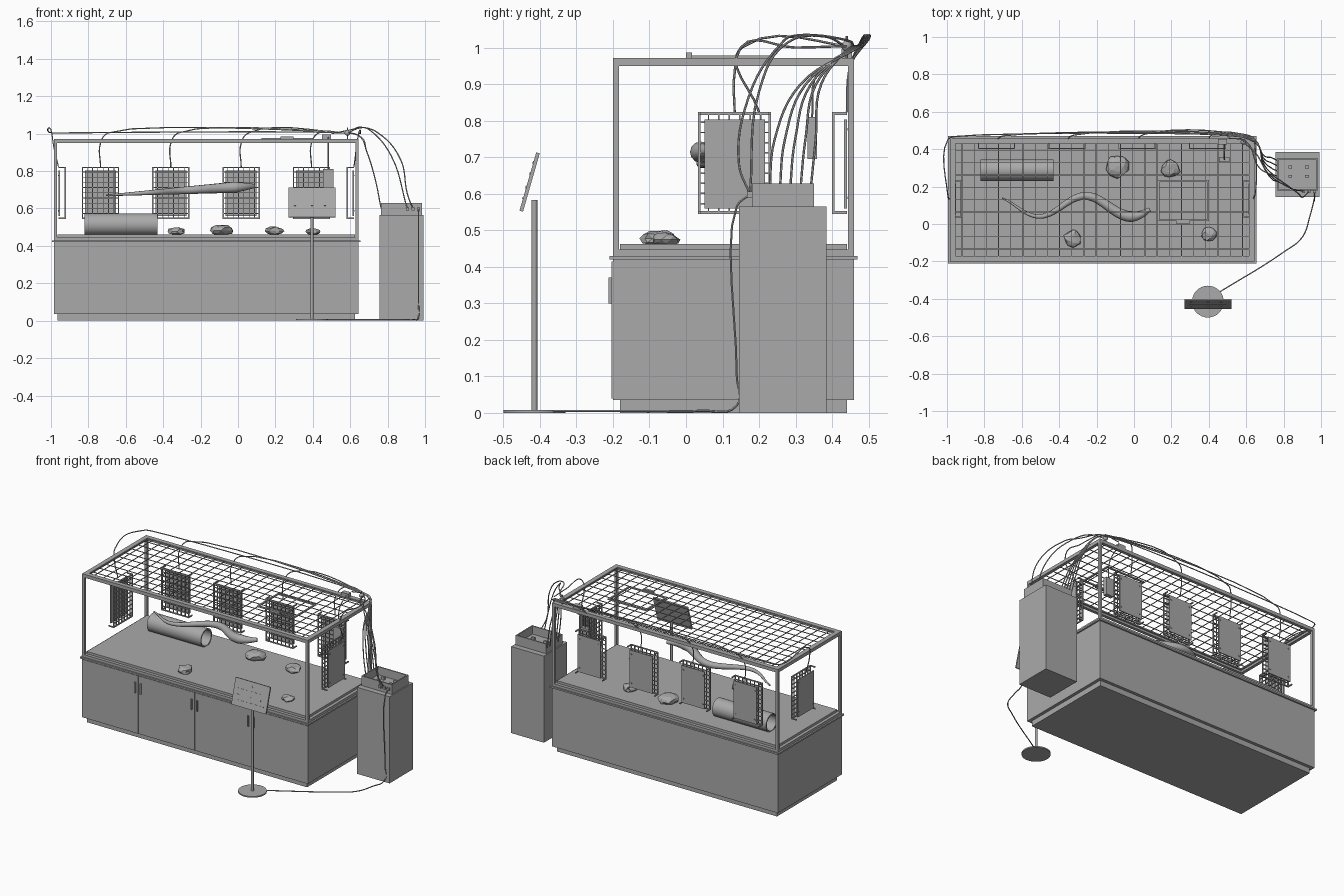
import bpy, bmesh, random
from math import pi, sin, cos, radians
from mathutils import Matrix, Vector

default_cube = bpy.data.objects.get("Cube")
if default_cube:
    bpy.data.objects.remove(default_cube)
random.seed(4)

grey = bpy.data.materials.new("plain_grey")
grey.use_nodes = True
grey.diffuse_color = (0.4, 0.4, 0.4, 1)
grey.node_tree.nodes["Principled BSDF"].inputs["Base Color"].default_value = grey.diffuse_color

# Main limits of the tank, the hanging panels, the control box and the sign
LEFT, RIGHT, FRONT, BACK = -0.985, 0.645, -0.2, 0.46
BASE, RIM = 0.447, 0.95
LOW, HIGH = 0.545, 0.823
BOX_X, BOX_Y, BOX_TOP = 0.875, 0.265, 0.565
SIGN_X, SIGN_Y = 0.395, -0.415
PIPE_Z = 1.004
WIRE = 0.002


def add(name, bm, smooth=False):
    mesh = bpy.data.meshes.new(name)
    bm.to_mesh(mesh)
    bm.free()
    mesh.materials.append(grey)
    mesh.polygons.foreach_set("use_smooth", [smooth] * len(mesh.polygons))
    if smooth:
        mesh.set_sharp_from_angle(angle=radians(40))
    ob = bpy.data.objects.new(name, mesh)
    bpy.context.collection.objects.link(ob)
    return ob


def boxes(name, spans):
    """One object made of boxes, each given as x, y and z spans."""
    bm = bmesh.new()
    for x0, x1, y0, y1, z0, z1 in spans:
        middle = Vector((x0 + x1, y0 + y1, z0 + z1)) / 2
        scale = Matrix.Diagonal((x1 - x0, y1 - y0, z1 - z0, 1))
        bmesh.ops.create_cube(bm, size=1, matrix=Matrix.Translation(middle) @ scale)
    return add(name, bm)


def block(x, y, half_x, half_y, bottom, top):
    """Span of a box around a vertical axis."""
    return (x - half_x, x + half_x, y - half_y, y + half_y, bottom, top)


def slab(inset, bottom, top):
    """Span of the tank footprint, drawn in by an inset."""
    return (LEFT + inset, RIGHT - inset, FRONT + inset, BACK - inset, bottom, top)


def ring(span, width):
    """Four bars inside the edges of a horizontal rectangle."""
    x0, x1, y0, y1, bottom, top = span
    inner_y = (y0 + width, y1 - width, bottom, top)
    return [(x0, x1, y0, y0 + width, bottom, top), (x0, x1, y1 - width, y1, bottom, top),
            (x0, x0 + width, *inner_y), (x1 - width, x1, *inner_y)]


def steps(start, end, count):
    """Evenly spaced positions strictly between two ends."""
    return [start + (end - start) * i / count for i in range(1, count)]


def cylinder(name, radius, bottom, top, x, y, sides=32):
    bm = bmesh.new()
    place = Matrix.Translation((x, y, (bottom + top) / 2))
    bmesh.ops.create_cone(bm, cap_ends=True, segments=sides, radius1=radius, radius2=radius,
                          depth=top - bottom, matrix=place)
    add(name, bm, True)


def tube(name, points, radius=0.0033, taper=None, roundness=1):
    """Round tube along a smooth path, turned into a mesh."""
    curve = bpy.data.curves.new(name, "CURVE")
    curve.dimensions = "3D"
    curve.bevel_depth = radius
    curve.bevel_resolution = roundness
    curve.use_fill_caps = True
    curve.resolution_u = 6
    spline = curve.splines.new("BEZIER")
    spline.bezier_points.add(len(points) - 1)
    for i, (knot, point) in enumerate(zip(spline.bezier_points, points)):
        knot.co = point
        knot.handle_left_type = knot.handle_right_type = "AUTO"
        knot.radius = taper[i] if taper else 1
    path = bpy.data.objects.new(name + "_path", curve)
    bpy.context.collection.objects.link(path)
    mesh = bpy.data.meshes.new_from_object(path.evaluated_get(bpy.context.evaluated_depsgraph_get()))
    bpy.data.objects.remove(path)
    bm = bmesh.new()
    bm.from_mesh(mesh)
    add(name, bm, True)


# Cabinet with plinth, doors and handles
boxes("plinth", [slab(0.02, 0, 0.035)])
boxes("cabinet", [slab(0, 0.035, 0.42)])
boxes("cabinet_top", [slab(-0.01, 0.42, 0.43)])
boxes("tank_base", [slab(0, 0.43, BASE)])
boxes("tank_floor", [slab(0.02, BASE, 0.462)])
seams = steps(LEFT, RIGHT, 4)
door_front = FRONT - 0.004
boxes("doors", [(a + WIRE, b - WIRE, door_front, FRONT, 0.04, 0.415)
                for a, b in zip([LEFT] + seams, seams + [RIGHT])])
boxes("door_handles", [block(seam + side, door_front - 0.004, 0.004, 0.004, 0.3, 0.37)
                       for seam in seams for side in (-0.02, 0.02)])

# Tank frame and wire lid
post = 0.008
boxes("tank_posts", [block(x, y, post, post, BASE, RIM)
                     for x in (LEFT + post, RIGHT - post) for y in (FRONT + post, BACK - post)])
lid = RIM + 0.014
boxes("top_rails", ring(slab(0, RIM, lid), 0.02))
boxes("lid_frame", ring(slab(0, lid, lid + post), 0.03))
boxes("lid_mesh",
      [(x - WIRE, x + WIRE, FRONT + post, BACK - post, lid, lid + 2 * WIRE) for x in steps(LEFT, RIGHT, 25)]
      + [(LEFT + post, RIGHT - post, y - WIRE, y + WIRE, lid, lid + 2 * WIRE) for y in steps(FRONT, BACK, 10)])
hatch = block(0.263, 0.125, 0.138, 0.11, 0.97, 0.978)
boxes("lid_hatch", ring(hatch, 0.01) + [block(0.263, 0.008, 0.035, 0.008, 0.972, 0.986)])


# Hanging panels: a back plate, corner arms and a wire grid facing inward
def panel(name, place):
    half, bar, grid = 0.1, 0.007, -0.04
    front, rear = grid, grid + bar
    parts = [block(0, -bar / 2, 0.083, bar / 2, LOW + 0.015, HIGH - 0.02)]
    for x in (-half, half - bar):
        parts.append((x, x + bar, front, rear, LOW, HIGH))
        parts += [(x, x + bar, grid, 0, z, z + bar) for z in (LOW, HIGH - bar)]
    parts += [(-half, half, front, rear, z, z + bar) for z in (LOW, HIGH - bar)]
    parts += [(x - WIRE, x + WIRE, front, rear, LOW, HIGH) for x in steps(-half, half, 7)]
    parts += [(-half, half, front, rear, z - WIRE, z + WIRE) for z in steps(LOW, HIGH, 10)]
    parts += [block(x, 0, WIRE * 2, WIRE, z, z + bar)
              for x in (-0.07, 0.07) for z in (LOW + 0.04, HIGH - 0.05)]
    boxes(name, parts).matrix_world = place


drops = [-0.735 + 0.376 * i for i in range(4)]
panel_y, side_y = BACK - 0.02, 0.133
for i, x in enumerate(drops):
    panel(f"back_panel_{i + 1}", Matrix.Translation((x, panel_y, 0)))
for name, x, turn in (("left_panel", LEFT + 0.025, pi / 2), ("right_panel", RIGHT - 0.025, -pi / 2)):
    panel(name, Matrix.Translation((x, side_y, 0)) @ Matrix.Rotation(turn, 4, "Z"))

# Hollow log
bm = bmesh.new()
log_left, log_right, outer, inner, sides = -0.82, -0.43, 0.058, 0.05, 32
rims = []
for radius, x in ((outer, log_left), (outer, log_right), (inner, log_right), (inner, log_left)):
    angles = [2 * pi * i / sides for i in range(sides)]
    rims.append([bm.verts.new((x, 0.288 + radius * cos(a), 0.515 + radius * sin(a))) for a in angles])
for a, b in zip(rims, rims[1:] + rims[:1]):
    for i in range(sides):
        bm.faces.new((a[i], a[i - 1], b[i - 1], b[i]))
bmesh.ops.recalc_face_normals(bm, faces=bm.faces)
add("hollow_log", bm, True)

# Winding branch: a wave that rises and thickens to the right
count = 16
along = [i / count for i in range(count + 1)]
winding = [(-0.705 + 0.79 * t, 0.095 + 0.055 * cos(pi * (0.2 + 3.2 * t)), 0.67 + 0.05 * t) for t in along]
tube("branch", winding, 0.029, [min(0.15 + t, 1, 0.4 + 5 * (1 - t)) for t in along], roundness=4)

# Rocks, flattened where they meet the floor
ground = 0.461
for i, (x, y, size) in enumerate(((-0.09, 0.31, 0.065), (0.195, 0.295, 0.053),
                                  (-0.325, -0.078, 0.05), (0.4, -0.055, 0.04))):
    bm = bmesh.new()
    bmesh.ops.create_icosphere(bm, subdivisions=2, radius=size)
    for v in bm.verts:
        v.co *= random.uniform(0.8, 1.08)
        v.co = (x + v.co.x, y + v.co.y, max(ground, ground + size / 3 + v.co.z / 2))
    add(f"rock_{i + 1}", bm)

# Control box with an open tray of small parts
boxes("control_box", [block(BOX_X, BOX_Y, 0.118, 0.12, 0, BOX_TOP)])
tray_floor = BOX_TOP + 0.01
boxes("control_tray", ring(block(BOX_X, BOX_Y, 0.11, 0.085, BOX_TOP, 0.628), 0.008)
      + [block(BOX_X, BOX_Y, 0.105, 0.08, BOX_TOP, tray_floor)])
boxes("tray_parts", [block(BOX_X + dx, BOX_Y + dy, 0.01, 0.007, tray_floor, tray_floor + 0.02)
                     for dx in (-0.04, 0.05) for dy in (-0.01, 0.04)])
socket_y, socket_z = BOX_Y - 0.09, 0.598
sockets = [BOX_X + 0.03 * i for i in range(1, 4)]
boxes("tray_sockets", [block(x, socket_y, post, post, socket_z - post, socket_z + post) for x in sockets])

# Cables from the panels along the back, fanning down to the control box
left_cable = [(LEFT + 0.025, side_y, HIGH), (LEFT, side_y, 0.93),
              (LEFT - 0.01, side_y + 0.02, 1), (LEFT - 0.01, BACK - 0.01, PIPE_Z)]
starts = [left_cable] + [[(x, panel_y, HIGH), (x, BACK - 0.01, RIM)] for x in drops]
for i, start in enumerate(starts):
    y = BACK + 0.008 + 0.004 * i
    end_x, end_y = BOX_X - 0.11, BOX_Y + 0.075 - 0.028 * i
    tube(f"panel_cable_{i + 1}", start + [
        (start[-1][0] + 0.04, y, PIPE_Z), (0.56, y, PIPE_Z), (RIGHT, y - 0.03, 0.99),
        (0.69, (end_y + 0.4) / 2, 0.9), (end_x - 0.03, end_y + 0.015, 0.75), (end_x, end_y, 0.6)])
tube("right_panel_cable", [(RIGHT - 0.025, 0.2, HIGH), (RIGHT, 0.15, 1),
                           (RIGHT + 0.01, 0.3, 1), (RIGHT, panel_y, PIPE_Z)])
tube("outer_cable", [(0.5, BACK, 1), (0.6, panel_y, 1.02), (0.67, 0.3, 1.033), (0.74, 0.26, 1.01),
                     (0.87, 0.17, 0.86), (sockets[0], 0.145, 0.68), (sockets[1], socket_y, socket_z)])
tube("inner_cable", [(0.58, panel_y, 1), (0.65, 0.38, 1.03), (0.71, 0.28, 1.015),
                     (0.82, 0.2, 0.88), (sockets[0], socket_y, socket_z)])
cable_y = BOX_Y - 0.126
tube("sign_cable", [(sockets[2], socket_y, socket_z), (sockets[2], cable_y, BOX_TOP),
                    (sockets[2], cable_y, 0.1), (sockets[2], cable_y, 0.02), (0.94, 0.04, 0.006),
                    (0.9, -0.07, 0.005), (0.8, -0.15, 0.005), (SIGN_X + 0.06, SIGN_Y + 0.05, 0.005)])

# Junction knob, rail box and hanging sensor
knob_x = 0.585
bm = bmesh.new()
bmesh.ops.create_uvsphere(bm, u_segments=16, v_segments=10, radius=0.015,
                          matrix=Matrix.Translation((knob_x, panel_y, PIPE_Z)))
add("junction_knob", bm, True)
cylinder("junction_pin", 0.003, 0.97, 1.032, knob_x, panel_y, 8)
sensor_x, sensor_y, sensor_top = 0.483, 0.345, 0.81
boxes("rail_box", [block(sensor_x - 0.01, panel_y, 0.025, 0.015, 0.972, 0.996)])
boxes("hanging_sensor", [block(sensor_x, sensor_y, 0.028, 0.013, 0.695, sensor_top)])
tube("sensor_cable", [(sensor_x, sensor_y, sensor_top), (sensor_x, sensor_y + 0.015, 0.93),
                      (sensor_x, panel_y, 0.99)])

# Sign on a stand, tipped back
cylinder("sign_base", 0.085, 0, 0.008, SIGN_X, SIGN_Y)
cylinder("sign_pole", 0.008, 0.008, 0.583, SIGN_X, SIGN_Y, 16)
tilt = Matrix.Translation((SIGN_X, SIGN_Y - 0.013, 0.632)) @ Matrix.Rotation(-0.28, 4, "X")
boxes("sign_board", [block(0, 0, 0.125, 0.005, -0.083, 0.083)]).matrix_world = tilt
marks = [block(0, -0.006, 0.1, 0.001, z, z + 0.005) for z in (0.02, -0.05)]
marks += [block(x, -0.006, 0.006, 0.001, z, z + 0.008) for x in (-0.09, 0, 0.07) for z in (0.05, -0.02)]
boxes("sign_marks", marks).matrix_world = tilt
